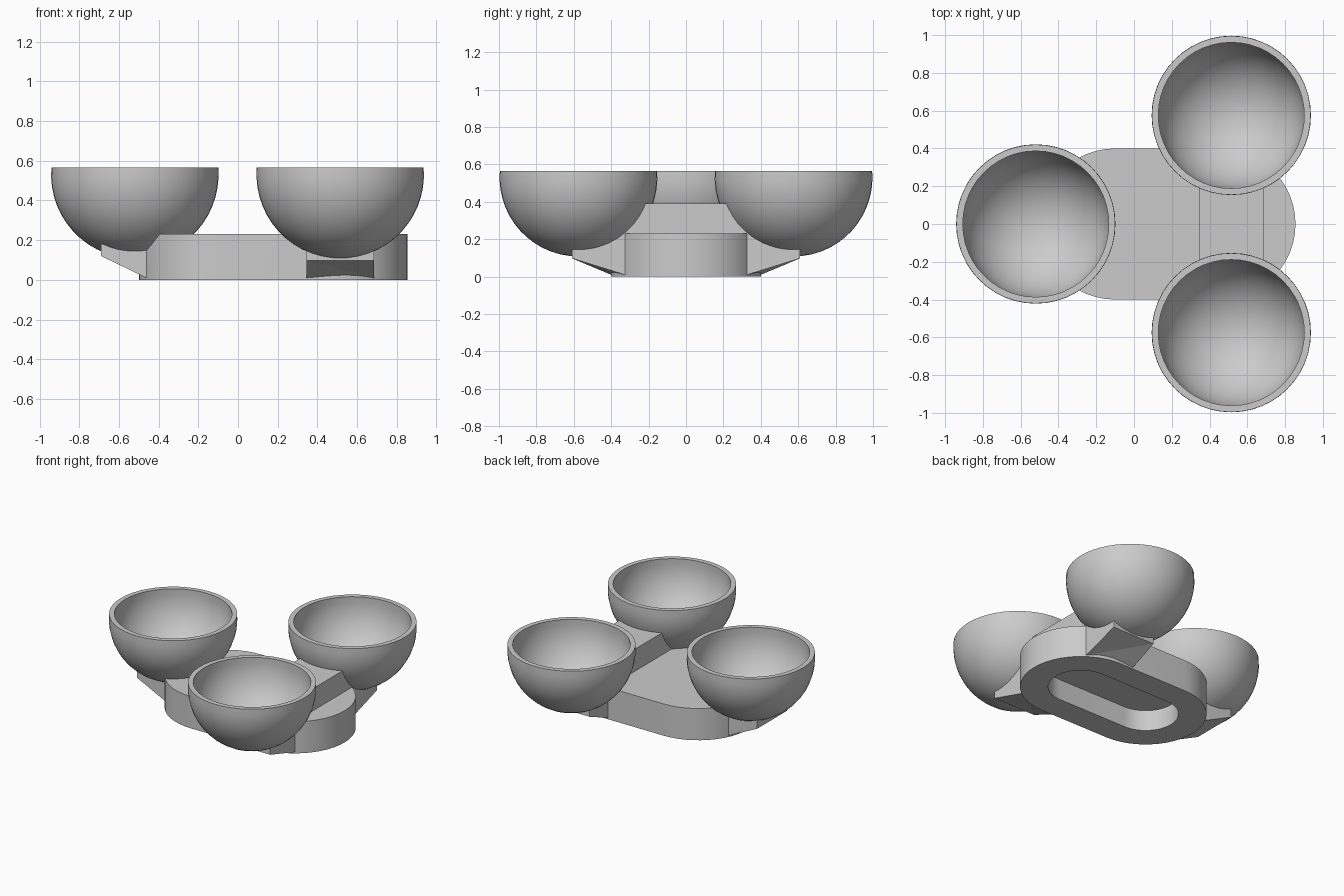
import bpy, bmesh, math

if "Cube" in bpy.data.objects:
    bpy.data.objects.remove(bpy.data.objects["Cube"])

grey = bpy.data.materials.new("plain_grey")
grey.diffuse_color = (0.6, 0.6, 0.6, 1)
grey.use_nodes = True
grey.node_tree.nodes["Principled BSDF"].inputs["Base Color"].default_value = grey.diffuse_color

BOWLS = [("left_bowl", -0.52, 0.0), ("front_bowl", 0.515, -0.575), ("back_bowl", 0.515, 0.575)]
BOWL_Z, RIM_Z, R_OUT, R_IN = 0.53, 0.565, 0.422, 0.388


def finish(name, bm, smooth=True):
    bmesh.ops.recalc_face_normals(bm, faces=bm.faces)
    me = bpy.data.meshes.new(name)
    bm.to_mesh(me)
    bm.free()
    me.materials.append(grey)
    ob = bpy.data.objects.new(name, me)
    bpy.context.collection.objects.link(ob)
    if smooth:
        bpy.ops.object.select_all(action='DESELECT')
        ob.select_set(True)
        bpy.context.view_layer.objects.active = ob
        bpy.ops.object.shade_smooth_by_angle(angle=math.radians(30))
    return ob


def bowl(name, x, y, segs=48, steps=14):
    """Open bowl: a ring of rim joining an outer and an inner spherical shell."""
    prof = []
    for r, order in ((R_OUT, range(steps + 1)), (R_IN, range(steps, -1, -1))):
        top = math.asin((RIM_Z - BOWL_Z) / r)
        for i in order:
            a = -math.pi / 2 + (top + math.pi / 2) * i / steps
            prof.append((r * math.cos(a), BOWL_Z + r * math.sin(a)))
    bm = bmesh.new()
    vs = [bm.verts.new((r, 0, z)) for r, z in prof]
    es = [bm.edges.new(p) for p in zip(vs, vs[1:])]
    bmesh.ops.spin(bm, geom=vs + es, cent=(0, 0, 0), axis=(0, 0, 1),
                   angle=2 * math.pi, steps=segs, use_merge=True)
    bmesh.ops.remove_doubles(bm, verts=bm.verts, dist=1e-5)
    bmesh.ops.translate(bm, verts=bm.verts, vec=(x, y, 0))
    return finish(name, bm)


def stadium(bm, r, z, x0=-0.1, x1=0.455, n=24):
    pts = [(x1, -math.pi / 2 + math.pi * i / n) for i in range(n + 1)]
    pts += [(x0, math.pi / 2 + math.pi * i / n) for i in range(n + 1)]
    return [bm.verts.new((c + r * math.cos(a), r * math.sin(a), z)) for c, a in pts]


def base():
    """Rounded slab with a rounded pocket in its underside."""
    bm = bmesh.new()
    rings = [stadium(bm, r, z) for r, z in ((0.4, 0.23), (0.4, 0), (0.216, 0), (0.216, 0.15))]
    for a, b in zip(rings, rings[1:]):
        for i in range(len(a)):
            j = (i + 1) % len(a)
            bm.faces.new((a[i], a[j], b[j], b[i]))
    bm.faces.new(rings[0])
    bm.faces.new(rings[-1])
    return finish("base", bm)


def loft(name, ring_a, ring_b, skip=(), split=()):
    """Solid between two matching outlines; split marks twisted sides."""
    bm = bmesh.new()
    a = [bm.verts.new(p) for p in ring_a]
    b = [bm.verts.new(p) for p in ring_b]
    bm.faces.new(a)
    bm.faces.new(b)
    for i in range(len(a)):
        j = (i + 1) % len(a)
        if i in split:
            bm.faces.new((a[i], a[j], b[i]))
            bm.faces.new((a[j], b[j], b[i]))
        elif i not in skip:
            bm.faces.new((a[i], a[j], b[j], b[i]))
    return finish(name, bm, smooth=False)


# Bowls, and hidden balls that keep their insides clear
cutters = []
for name, x, y in BOWLS:
    bowl(name, x, y)
    bm = bmesh.new()
    bmesh.ops.create_uvsphere(bm, u_segments=48, v_segments=28, radius=0.405)
    bmesh.ops.translate(bm, verts=bm.verts, vec=(x, y, BOWL_Z))
    cutter = finish(name + "_cutter", bm, smooth=False)
    cutter.hide_render = True
    cutter.hide_set(True)
    cutters.append(cutter)


# Cross beam carrying the front and back bowls, mirrored about y = 0
def beam_side(x, yb):
    return [(x, y, z) for y, z in ((0, 0.39), (0, 0.2), (0.3, 0.2), (0.3, 0.01),
                                   (yb, 0.01), (0.61, 0.098), (0.61, 0.39))]


beam = loft("cross_beam", beam_side(0.345, 0.4), beam_side(0.685, 0.327), skip=(0,), split=(4,))
mirror = beam.modifiers.new("mirror", 'MIRROR')
mirror.use_axis = (False, True, False)

# Short bracket under the left bowl
side = [(-0.69, 0.21), (-0.69, 0.12), (-0.462, 0.01), (-0.4, 0.01), (-0.4, 0.21)]
bracket = loft("left_bracket", *[[(x, y, z) for x, z in side] for y in (-0.17, 0.17)])

for part in (base(), beam, bracket):
    for cutter in cutters:
        if part is bracket and cutter is not cutters[0]:
            continue
        cut = part.modifiers.new("bowl_clearance", 'BOOLEAN')
        cut.operation = 'DIFFERENCE'
        cut.solver = 'EXACT'
        cut.object = cutter
